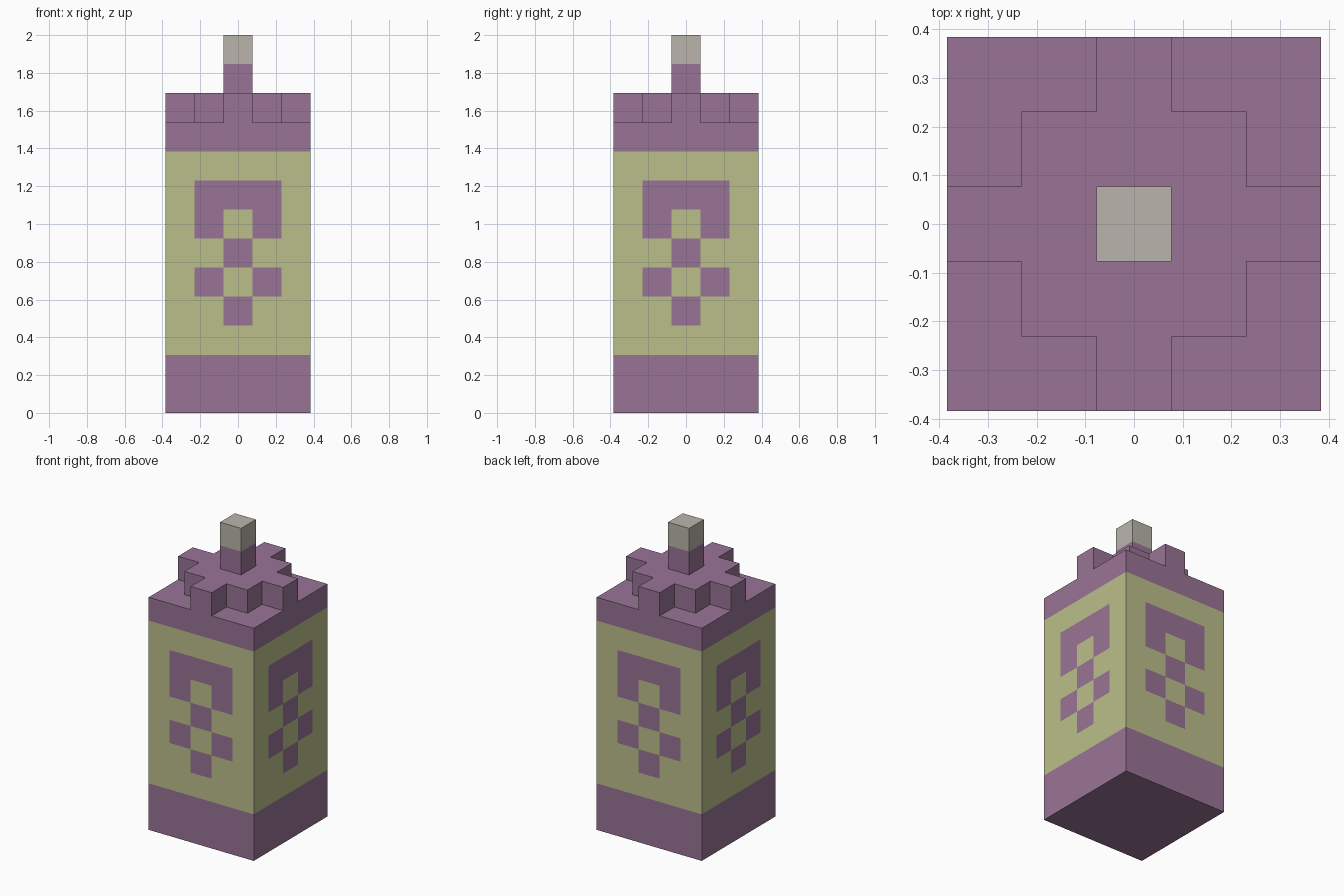
import bpy
import bmesh
from mathutils import Vector

cube = bpy.data.objects.get("Cube")
if cube:
    bpy.data.objects.remove(cube, do_unlink=True)

U = 2 / 13          # one block of the blocky grid
HALF, TALL = 2.5, 10  # body half width and height in blocks


def material(name, rgb):
    mat = bpy.data.materials.new(name)
    mat.use_nodes = True
    mat.diffuse_color = (*rgb, 1)
    mat.node_tree.nodes["Principled BSDF"].inputs["Base Color"].default_value = (*rgb, 1)
    return mat


PURPLE = material("dusty_purple", (0.32, 0.175, 0.307))
YELLOW = material("pale_olive", (0.50, 0.515, 0.255))
GREY = material("warm_grey", (0.49, 0.462, 0.413))


def block(half, low, high):
    """Square box standing on the centre line, in block units."""
    bm = bmesh.new()
    bmesh.ops.create_cube(bm, size=1)
    for v in bm.verts:
        v.co = (v.co.x * 2 * half, v.co.y * 2 * half, low if v.co.z < 0 else high)
    return bm


def slice_at(bm, axis, positions):
    normal = Vector((0, 0, 0))
    normal[axis] = 1
    for p in positions:
        bmesh.ops.bisect_plane(bm, geom=bm.verts[:] + bm.edges[:] + bm.faces[:],
                               plane_co=normal * p, plane_no=normal)


def finish(bm, name, mats):
    bmesh.ops.scale(bm, vec=(U, U, U), verts=bm.verts)
    bmesh.ops.recalc_face_normals(bm, faces=bm.faces)
    mesh = bpy.data.meshes.new(name)
    bm.to_mesh(mesh)
    bm.free()
    for m in mats:
        mesh.materials.append(m)
    obj = bpy.data.objects.new(name, mesh)
    bpy.context.collection.objects.link(obj)
    return obj


# Body, cut into a grid of square blocks
body = block(HALF, 0, TALL)
for axis in (0, 1):
    slice_at(body, axis, (-1.5, -0.5, 0.5, 1.5))
slice_at(body, 2, range(2, TALL))

# Side pattern from the lowest row up: x is purple, dot is yellow
PATTERN = {3: "..x..", 4: ".x.x.", 5: "..x..", 6: ".x.x.", 7: ".xxx."}
body.normal_update()
for f in body.faces:
    c = f.calc_center_median()
    if abs(f.normal.z) < 0.5 and 2 < c.z < 9:
        across = c.x if abs(f.normal.y) > 0.5 else c.y
        row = PATTERN.get(int(c.z), ".....")
        f.material_index = 0 if row[int(across + HALF)] == "x" else 1

# Raised crown: the middle of the top plus one arm towards each side
crown = []
for f in body.faces:
    x, y, z = map(abs, f.calc_center_median())
    if z > TALL - 0.1 and (max(x, y) < 1.5 or min(x, y) < 0.5):
        crown.append(f)
raised = bmesh.ops.extrude_face_region(body, geom=crown)["geom"]
bmesh.ops.delete(body, geom=[f for f in crown if f.is_valid], context="FACES")
bmesh.ops.translate(body, vec=(0, 0, 1),
                    verts=[g for g in raised if isinstance(g, bmesh.types.BMVert)])
finish(body, "candle_body", (PURPLE, YELLOW))

# Wick with a grey tip
wick = block(0.5, TALL + 1, TALL + 3)
slice_at(wick, 2, (TALL + 2,))
for f in wick.faces:
    f.material_index = int(f.calc_center_median().z > TALL + 2)
finish(wick, "wick", (PURPLE, GREY))
